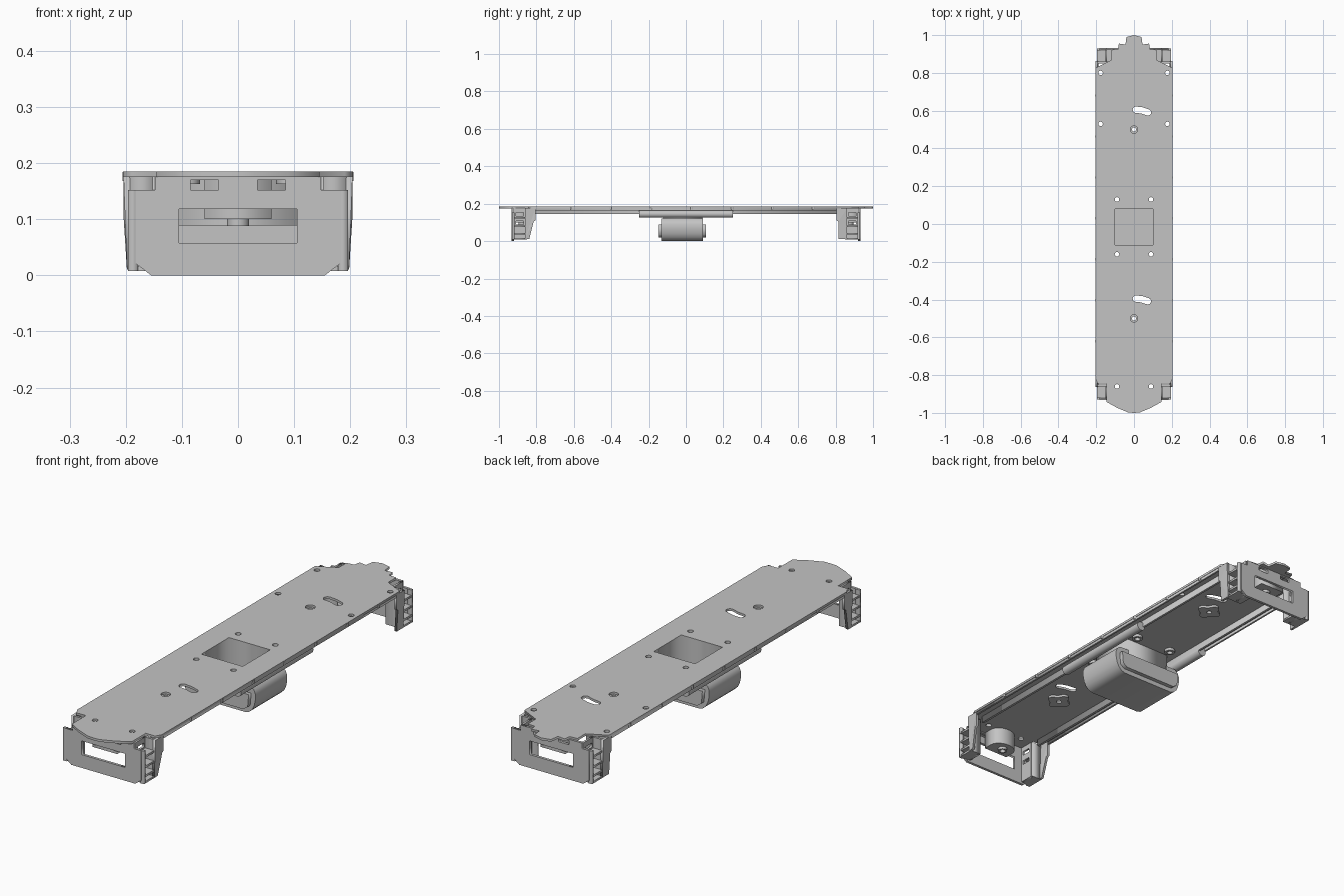
import bpy, bmesh, math

old = bpy.data.objects.get("Cube")
if old:
    bpy.data.objects.remove(old, do_unlink=True)

grey = bpy.data.materials.new("plain grey")
grey.use_nodes = True
colour = (0.55, 0.55, 0.55, 1)
grey.diffuse_color = colour
grey.node_tree.nodes["Principled BSDF"].inputs["Base Color"].default_value = colour


def prism(name, loops, axis, lo, hi, smooth=False):
    """Extrude an outline (later loops are holes) along an axis.
    Profile planes: Z -> (x, y), Y -> (x, z), X -> (y, z)."""
    cu = bpy.data.curves.new(name, "CURVE")
    cu.dimensions = "2D"
    cu.fill_mode = "BOTH"
    cu.extrude = (hi - lo) / 2
    for loop in loops:
        sp = cu.splines.new("POLY")
        sp.points.add(len(loop) - 1)
        for p, (a, b) in zip(sp.points, loop):
            p.co = (a, b, 0, 1)
        sp.use_cyclic_u = True
    tmp = bpy.data.objects.new(name + "_outline", cu)
    bpy.context.collection.objects.link(tmp)
    deps = bpy.context.evaluated_depsgraph_get()
    me = bpy.data.meshes.new_from_object(tmp.evaluated_get(deps))
    bpy.data.objects.remove(tmp, do_unlink=True)
    mid = (lo + hi) / 2
    for v in me.vertices:
        a, b, c = v.co
        c += mid
        v.co = {"Z": (a, b, c), "Y": (a, c, b), "X": (c, a, b)}[axis]
    bm = bmesh.new()
    bm.from_mesh(me)
    bmesh.ops.remove_doubles(bm, verts=bm.verts, dist=1e-5)
    bmesh.ops.recalc_face_normals(bm, faces=bm.faces)
    bm.to_mesh(me)
    bm.free()
    me.materials.clear()
    me.materials.append(grey)
    ob = bpy.data.objects.new(name, me)
    bpy.context.collection.objects.link(ob)
    if smooth:
        bpy.ops.object.select_all(action="DESELECT")
        ob.select_set(True)
        bpy.context.view_layer.objects.active = ob
        bpy.ops.object.shade_smooth_by_angle(angle=math.radians(35))
    return ob


def rect(a0, a1, b0, b1):
    return [(a0, b0), (a1, b0), (a1, b1), (a0, b1)]


def circle(a, b, r, n=16):
    return [(a + r * math.cos(math.tau * i / n), b + r * math.sin(math.tau * i / n))
            for i in range(n)]


def box(name, x, y, z):
    return prism(name, [rect(*x, *y)], "Z", *z)


def mirrored(half):
    """Close a +x half outline across the centre line."""
    return half + [(-a, b) for a, b in reversed(half) if abs(a) > 1e-6]


def kidney(cx, cy, bend=0.15, r=0.017):
    """Curved slot with round ends, bending down towards +x."""
    def at(radius, deg):
        t = math.radians(deg)
        return cx - 0.025 + radius * math.cos(t), cy + 0.005 - bend + radius * math.sin(t)

    def cap(deg, start):
        x, y = at(bend, deg)
        return [(x + r * math.cos(math.radians(start - 30 * i)),
                 y + r * math.sin(math.radians(start - 30 * i))) for i in range(7)]
    return ([at(bend + r, 78)] + cap(65, 65) + [at(bend - r, 78)] + cap(90, 270))


# Floor plate with shaped noses, holes, slots and the square well
floor = mirrored([(0, -1), (0.03, -0.998), (0.09, -0.973), (0.145, -0.942), (0.145, -0.845),
                  (0.19, -0.845), (0.205, -0.82), (0.205, 0.825), (0.12, 0.868), (0.12, 0.922),
                  (0.085, 0.925), (0.08, 0.955), (0.045, 0.95), (0.04, 0.99), (0, 1)])
screws = [(s * x, y) for s in (-1, 1) for x, y in
          ((0.177, 0.8), (0.177, 0.53), (0.09, 0.13), (0.09, -0.16), (0.09, -0.86))]
well = rect(-0.1, 0.1, -0.11, 0.08)
holes = [circle(x, y, 0.012) for x, y in screws]
holes += [circle(0, y, 0.02) for y in (-0.5, 0.5)]
holes += [kidney(0.035, y) for y in (-0.4, 0.6)]
prism("floor_plate", [floor, well] + holes, "Z", 0.175, 0.185)

# Square well walls reaching down into the tank
prism("well_walls", [rect(-0.11, 0.11, -0.12, 0.088), well], "Z", 0.025, 0.176)

# Pivot pads and screw bosses under the floor
for y in (-0.5, 0.5):
    pad = []
    for i in range(32):
        t = math.tau * i / 32
        r = 0.046 + 0.008 * math.cos(4 * t)
        pad.append((r * math.cos(t), y + r * math.sin(t)))
    prism("pivot_pad", [pad, circle(0, y, 0.011)], "Z", 0.165, 0.176)
for x, y in screws:
    if abs(y) < 0.2:
        prism("screw_boss", [circle(x, y, 0.022), circle(x, y, 0.012)], "Z", 0.163, 0.176)

# Side lips, inner rails, rail clips and air tubes
for s in (-1, 1):
    def span(a, b):
        return sorted((s * a, s * b))
    box("side_lip", span(0.195, 0.203), (-0.82, 0.82), (0.163, 0.176))
    box("inner_rail", span(0.15, 0.16), (-0.82, 0.82), (0.145, 0.176))
    for k in range(-3, 4):
        y = k * 0.163 * 1.33 + 0.03
        box("edge_clip", span(0.2, 0.2055), (y - 0.006, y + 0.006), (0.168, 0.184))
    prism("air_tube", [circle(s * 0.17, 0.145, 0.02, 24)], "Y", -0.25, 0.25, True)

# Underfloor tank with rounded flanks, open along the well, and raised end covers
tank = [(0.125, 0), (0.145, 0.006), (0.16, 0.02), (0.17, 0.04), (0.175, 0.065),
        (0.175, 0.09), (0.168, 0.108), (0.152, 0.12), (0.105, 0.12), (0.105, 0.03)]
prism("tank", [mirrored(tank)], "Y", -0.13, 0.09, True)
cover = mirrored([(0.13, 0.02), (0.15, 0.035), (0.155, 0.09)])
prism("tank_end_cover", [cover], "Y", -0.148, -0.12)
prism("tank_end_cover", [cover], "Y", 0.085, 0.108)

# End frames
for e in (-1, 1):
    def reach(a, b):
        return sorted((e * a, e * b))
    # End wall with window and two upper cutouts
    wall = mirrored([(0.155, 0), (0.183, 0.022), (0.183, 0.152), (0.148, 0.152), (0.148, 0.176)])
    cutouts = [rect(*sorted((s * 0.035, s * 0.085)), 0.152, 0.17) for s in (-1, 1)]
    prism("end_wall", [wall, rect(-0.105, 0.105, 0.058, 0.118)] + cutouts,
          "Y", *reach(0.92, 0.932))

    # Coupler bracket hanging behind the end wall
    arch = [(0.06 * math.cos(math.pi * i / 12), e * (0.88 - 0.045 * math.sin(math.pi * i / 12)))
            for i in range(13)]
    arch = [(0.06, e * 0.921)] + arch + [(-0.06, e * 0.921)]
    prism("coupler_bracket", [arch, circle(0, e * 0.875, 0.012)], "Z", 0.1, 0.176)
    prism("coupler_boss", [circle(0, e * 0.875, 0.02), circle(0, e * 0.875, 0.012)],
          "Z", 0.088, 0.101)

    inner = 0.145 if e < 0 else 0.118
    for s in (-1, 1):
        def span(a, b):
            return sorted((s * a, s * b))
        # Side cheek, leaning in towards the bottom; tapered at the front only
        foot = 0.838 if e < 0 else 0.815
        cheek = [(e * y, z) for y, z in
                 ((0.805, 0.176), (0.805, 0.11), (0.815, 0.105), (foot, 0.01),
                  (0.862, 0.01), (0.862, 0.176))]
        ob = prism("side_cheek", [cheek], "X", *span(0.193, 0.204))
        for v in ob.data.vertices:
            if v.co.z < 0.05:
                v.co.x -= s * 0.006
        # Cross panel, slotted inner wall and corner post
        box("cross_panel", span(inner, 0.196), reach(0.85, 0.86), (0.008, 0.176))
        slots = [rect(*reach(0.868, 0.91), z, z + 0.018) for z in (0.09, 0.135)]
        prism("inner_wall", [rect(*reach(0.855, 0.925), 0.008, 0.176)] + slots,
              "X", *span(0.143, 0.152))
        box("corner_post", span(0.178, 0.196), reach(0.918, 0.93), (0.008, 0.152))
        # Steps
        box("bottom_step", span(inner, 0.196), reach(0.855, 0.925), (0.008, 0.017))
        for z in (0.035, 0.075, 0.12):
            box("step", span(0.15, 0.196), reach(0.855, 0.925), (z, z + 0.009))
